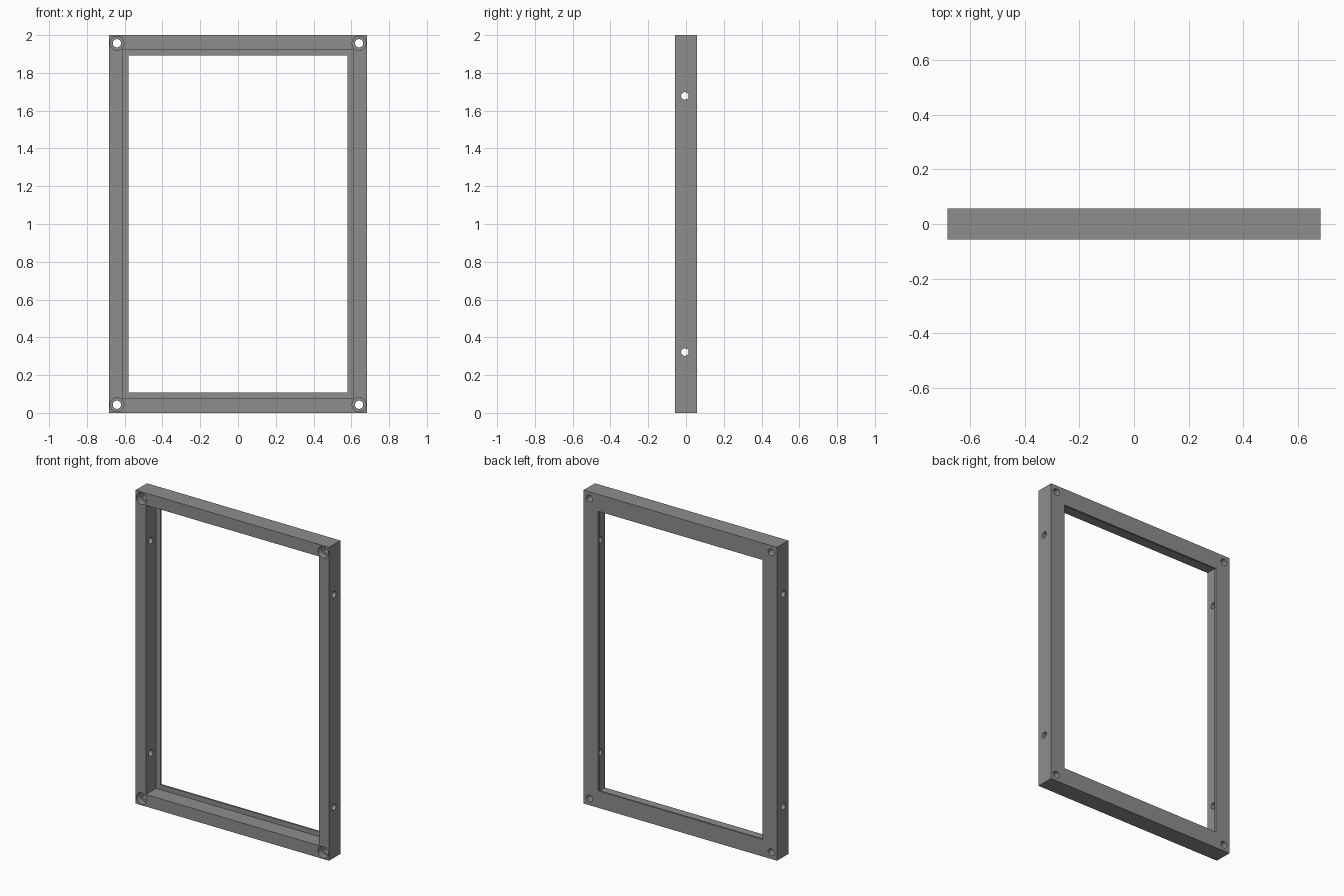
import bpy
import math

if "Cube" in bpy.data.objects:
    bpy.data.objects.remove(bpy.data.objects["Cube"])

W, D, H = 0.683, 0.057, 2.0       # half width, half depth, height
LIP = 0.0115                      # thickness of the thin rear lip

grey = bpy.data.materials.new("mid grey")
grey.diffuse_color = (0.27, 0.27, 0.27, 1)
grey.use_nodes = True
grey.node_tree.nodes["Principled BSDF"].inputs["Base Color"].default_value = grey.diffuse_color


def box(name, x, y0, y1, z0, z1):
    bpy.ops.mesh.primitive_cube_add(size=1, location=(0, (y0 + y1) / 2, (z0 + z1) / 2))
    ob = bpy.context.object
    ob.name = name
    ob.scale = (2 * x, y1 - y0, z1 - z0)
    bpy.ops.object.transform_apply(location=True, rotation=True, scale=True)
    return ob


def rod(name, r, length, loc, rot):
    bpy.ops.mesh.primitive_cylinder_add(vertices=32, radius=r, depth=length,
                                        location=loc, rotation=rot)
    ob = bpy.context.object
    ob.name = name
    return ob


def cut(target, cutter):
    bpy.context.view_layer.objects.active = target
    mod = target.modifiers.new("cut", 'BOOLEAN')
    mod.operation = 'DIFFERENCE'
    mod.solver = 'EXACT'
    mod.object = cutter
    bpy.ops.object.modifier_apply(modifier=mod.name)
    bpy.data.objects.remove(cutter, do_unlink=True)


frame = box("frame", W, -D, D, 0, H)
frame.data.materials.append(grey)

# front pocket, and the smaller opening through the rear lip
cut(frame, box("pocket_cutter", 0.611, -D - 0.1, D - LIP, 0.077, H - 0.077))
cut(frame, box("opening_cutter", 0.58, -D - 0.1, D + 0.1, 0.108, H - 0.108))

# corner screw holes with counterbores in the front
for x in (-0.641, 0.641):
    for z in (0.043, H - 0.043):
        turn = (math.pi / 2, 0, 0)
        cut(frame, rod("screw_cutter", 0.022, 0.4, (x, 0, z), turn))
        cut(frame, rod("counterbore_cutter", 0.037, 0.08, (x, -D, z), turn))

# cross holes through both side bars
for z in (0.322, H - 0.322):
    cut(frame, rod("side_hole_cutter", 0.02, 2, (0, -LIP / 2, z), (0, math.pi / 2, 0)))

bpy.ops.object.select_all(action='DESELECT')
frame.select_set(True)
bpy.context.view_layer.objects.active = frame
bpy.ops.object.shade_smooth_by_angle(angle=math.radians(30))
